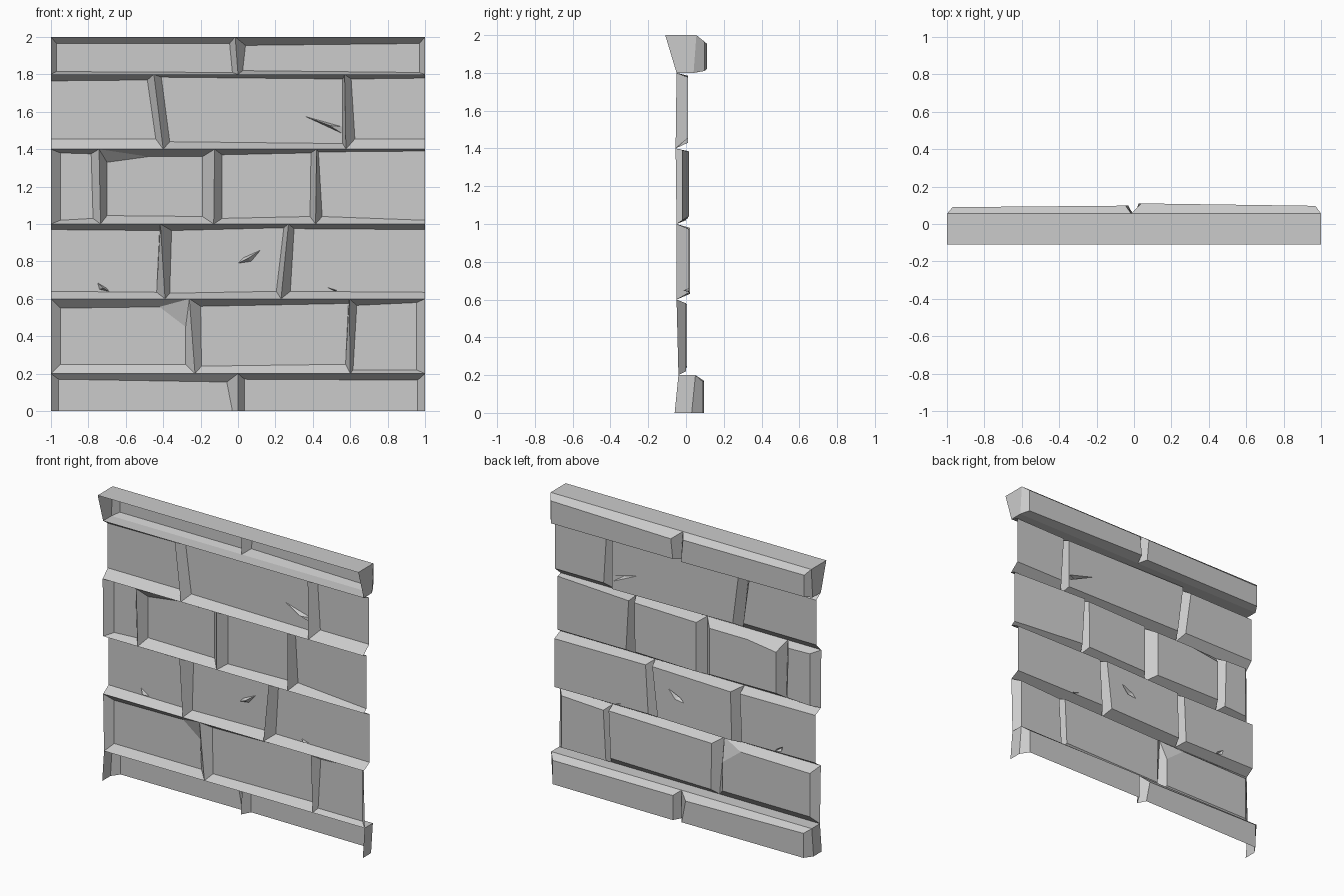
import bpy
import bmesh

cube = bpy.data.objects.get("Cube")
if cube:
    bpy.data.objects.remove(cube)

stone = bpy.data.materials.new("grey stone")
stone.use_nodes = True
stone.diffuse_color = (0.6, 0.6, 0.6, 1)
stone.node_tree.nodes["Principled BSDF"].inputs["Base Color"].default_value = stone.diffuse_color


def add_face(bm, points):
    """Add a polygon listed anticlockwise from the front, turned to face the back."""
    return bm.faces.new([bm.verts.new(p) for p in reversed(points)])


def add_dented_face(bm, border, dent, depth):
    """Fill a brick face around a crack and sink the crack to a point."""
    edges = []
    for loop in (border, dent):
        verts = [bm.verts.new(p) for p in loop]
        edges += [bm.edges.new((v, verts[i - 1])) for i, v in enumerate(verts)]
    filled = bmesh.ops.triangle_fill(bm, edges=edges, use_beauty=True)
    for face in filled["geom"]:
        if isinstance(face, bmesh.types.BMFace):
            face.normal_update()
            if face.normal.y < 0:
                face.normal_flip()
    tip = [sum(axis) / len(dent) for axis in zip(*dent)]
    tip[1] -= depth
    for i, p in enumerate(dent):
        add_face(bm, [dent[i - 1], p, tip])


def brick(bm, outer, inner, dent=None, skip=()):
    """Bevelled brick: corners run bottom left, bottom right, top right, top left.
    An inner corner holding two points is a chipped corner."""
    for i in range(4):
        j = (i + 1) % 4
        if i not in skip:
            add_face(bm, [outer[i], outer[j], inner[j][0], inner[i][-1]])
        if len(inner[i]) == 2:
            add_face(bm, [outer[i], inner[i][1], inner[i][0]])
    border = [p for corner in inner for p in corner]
    if dent:
        add_dented_face(bm, border, dent, 0.03)
    else:
        add_face(bm, border)


def course(name, low, high, ends, joints, bricks, chips={}, dents={}, returns=None, skip=()):
    """One row of bricks.
    low, high: (z, y) of the mortar lines. ends: x of the outermost face edges.
    joints: left brick edge, groove, right brick edge, each as bottom x, top x.
    bricks: face z at the four corners, then face y at the left and right."""
    bm = bmesh.new()
    stops = [(-1, -1, -1, -1, ends[0], ends[0])] + joints + [(ends[1], ends[1], 1, 1, 1, 1)]
    for n, (a, b, c, d, yl, yr) in enumerate(bricks):
        left, right = stops[n], stops[n + 1]
        outer = [(left[2], low[1], low[0]), (right[2], low[1], low[0]),
                 (right[3], high[1], high[0]), (left[3], high[1], high[0])]
        inner = [[(left[4], yl, a)], [(right[0], yr, b)], [(right[1], yr, c)], [(left[5], yl, d)]]
        if n in chips:
            corner, points = chips[n]
            inner[corner] = [(x, yl, z) for x, z in points]
        dent = [(x, yl, z) for x, z in dents[n]] if n in dents else None
        omit = set(skip)
        if left[4] == -1:
            omit.add(3)
        if right[0] == 1:
            omit.add(1)
        brick(bm, outer, inner, dent, omit)
    # Flat returns of the projecting courses
    if returns:
        front_low, front_high = returns
        for x in (-1, 1):
            cap = [(x, low[1], low[0]), (x, high[1], high[0]),
                   (x, front_high, high[0]), (x, front_low, low[0])]
            add_face(bm, cap if x < 0 else cap[::-1])
        for (z, y), front, top in ((low, front_low, False), (high, front_high, True)):
            if z > 0:
                shelf = [(-1, y, z), (1, y, z), (1, front, z), (-1, front, z)]
                add_face(bm, shelf if top else shelf[::-1])
    bmesh.ops.remove_doubles(bm, verts=bm.verts, dist=0.0005)
    mesh = bpy.data.meshes.new(name)
    bm.to_mesh(mesh)
    bm.free()
    mesh.materials.append(stone)
    bpy.context.collection.objects.link(bpy.data.objects.new(name, mesh))


# Projecting base course, open underneath
course("base_course", (0, 0.03), (0.2, 0.05), (-0.96, 0.96),
       [(-0.03, -0.06, 0, 0, 0.035, 0.035)],
       [(0, 0, 0.155, 0.17, 0.085, 0.09), (0, 0, 0.165, 0.17, 0.095, 0.09)],
       returns=(-0.06, -0.04), skip=(0,))

# Four thin middle courses
course("lower_course", (0.2, -0.04), (0.6, -0.05), (-0.95, 0.955),
       [(-0.28, -0.265, -0.23, -0.26, -0.195, -0.2),
        (0.575, 0.59, 0.6, 0.595, 0.615, 0.635)],
       [(0.25, 0.25, 0.56, 0.55, 0, 0), (0.24, 0.25, 0.575, 0.56, 0.005, 0.005),
        (0.22, 0.22, 0.58, 0.565, 0, 0)],
       chips={0: (2, [(-0.28, 0.45), (-0.42, 0.557)])})

course("lower_middle_course", (0.6, -0.05), (1, -0.05), (-1, 1),
       [(-0.435, -0.42, -0.39, -0.415, -0.365, -0.355),
        (0.205, 0.245, 0.23, 0.27, 0.28, 0.3)],
       [(0.64, 0.635, 0.965, 0.97, 0.01, 0.01), (0.63, 0.64, 0.98, 0.965, 0.02, 0.02),
        (0.64, 0.635, 0.97, 0.975, 0.015, 0.015)],
       dents={0: [(-0.75, 0.685), (-0.74, 0.65), (-0.69, 0.64), (-0.7, 0.655)],
              1: [(0, 0.79), (0.07, 0.8), (0.12, 0.86), (0.03, 0.82)],
              2: [(0.48, 0.66), (0.52, 0.64), (0.53, 0.645)]})

course("upper_middle_course", (1, -0.05), (1.4, -0.055), (-0.95, 1),
       [(-0.775, -0.785, -0.735, -0.743, -0.7, -0.7),
        (-0.19, -0.19, -0.13, -0.125, -0.085, -0.085),
        (0.385, 0.39, 0.415, 0.42, 0.45, 0.43)],
       [(1.02, 1.03, 1.375, 1.38, 0, 0), (1.045, 1.04, 1.36, 1.35, 0.015, 0.015),
        (1.03, 1.04, 1.38, 1.37, 0.01, 0.01), (1.04, 1.02, 1.39, 1.385, 0.015, -0.02)],
       chips={1: (3, [(-0.48, 1.36), (-0.7, 1.33)])})

course("upper_course", (1.4, -0.055), (1.8, -0.05), (-1, 1),
       [(-0.44, -0.485, -0.4, -0.45, -0.365, -0.41),
        (0.56, 0.56, 0.577, 0.57, 0.625, 0.605)],
       [(1.455, 1.455, 1.77, 1.765, 0, 0), (1.44, 1.43, 1.775, 1.785, 0.01, 0.01),
        (1.455, 1.455, 1.78, 1.775, 0.01, 0.01)],
       dents={1: [(0.36, 1.575), (0.555, 1.485), (0.555, 1.52)]})

# Projecting cap course
course("cap_course", (1.8, 0.04), (2, 0.055), (-0.97, 0.97),
       [(-0.03, -0.045, 0, -0.015, 0.025, 0.04)],
       [(1.815, 1.81, 1.965, 1.965, 0.09, 0.098), (1.82, 1.81, 1.965, 1.955, 0.11, 0.097)],
       returns=(-0.05, -0.11))
